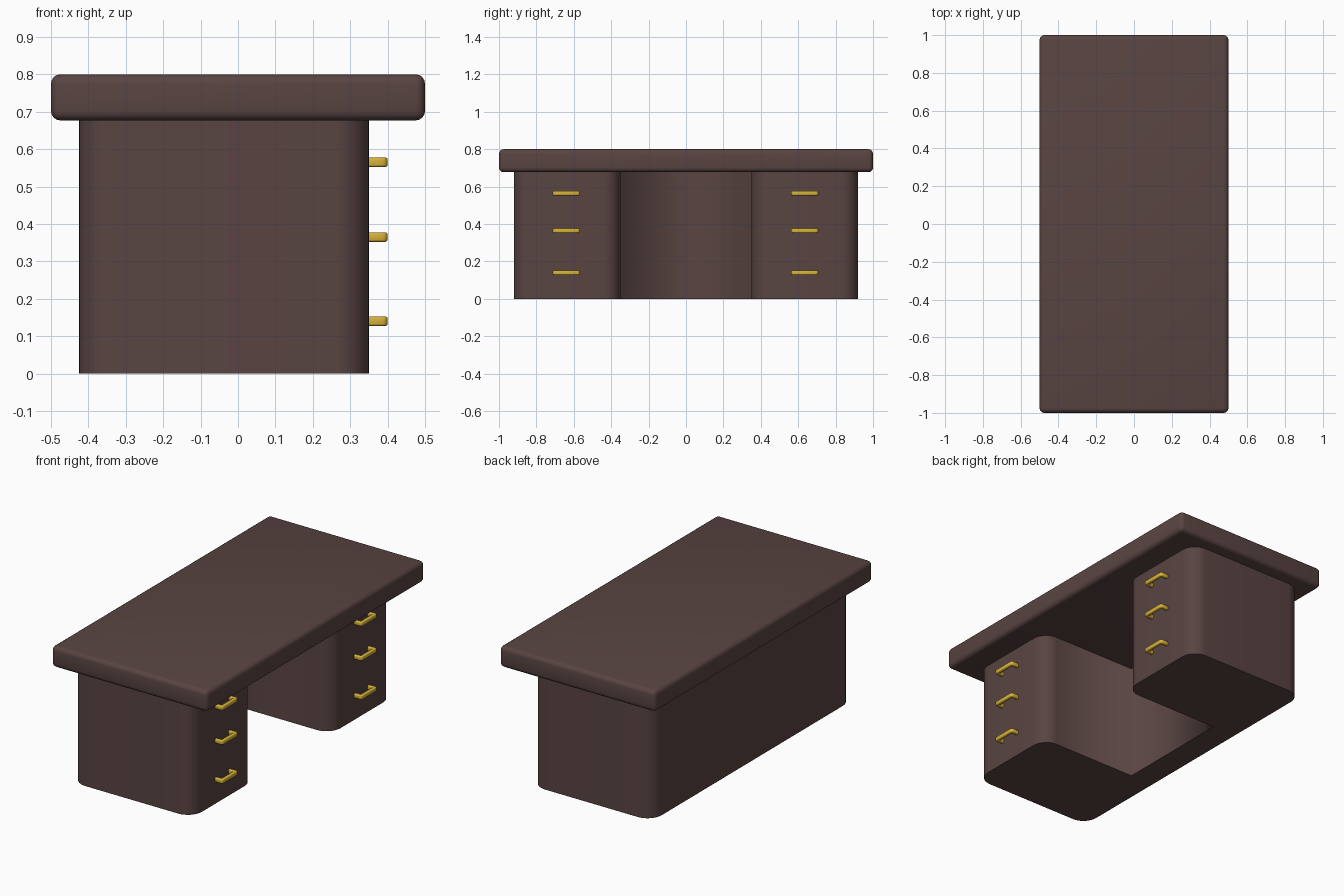
import bpy, bmesh

if "Cube" in bpy.data.objects:
    bpy.data.objects.remove(bpy.data.objects["Cube"])


def material(name, color):
    m = bpy.data.materials.new(name)
    m.diffuse_color = color
    m.use_nodes = True
    m.node_tree.nodes["Principled BSDF"].inputs["Base Color"].default_value = m.diffuse_color
    return m


wood = material("dark_wood", (0.098, 0.058, 0.054, 1))
brass = material("brass", (0.68, 0.45, 0.04, 1))


def prism(name, outline, z0, z1, mat, rounded=(), radius=0.0, segments=6):
    """Extrude an xy outline from z0 to z1, rounding the chosen vertical edges."""
    bm = bmesh.new()
    low = [bm.verts.new((x, y, z0)) for x, y in outline]
    high = [bm.verts.new((x, y, z1)) for x, y in outline]
    n = len(outline)
    bm.faces.new(low[::-1])
    bm.faces.new(high)
    for i in range(n):
        j = (i + 1) % n
        bm.faces.new((low[i], low[j], high[j], high[i]))
    edges = [bm.edges.get((low[i], high[i])) for i in rounded]
    if edges:
        bmesh.ops.bevel(bm, geom=edges, offset=radius, segments=segments,
                        profile=0.5, affect='EDGES')
    bmesh.ops.recalc_face_normals(bm, faces=bm.faces)
    # side walls shade smoothly, rims of the flat caps stay sharp
    for f in bm.faces:
        f.smooth = True
    for e in bm.edges:
        if abs(e.verts[0].co.z - e.verts[1].co.z) < 1e-5:
            e.smooth = False
    mesh = bpy.data.meshes.new(name)
    bm.to_mesh(mesh)
    bm.free()
    mesh.materials.append(mat)
    ob = bpy.data.objects.new(name, mesh)
    bpy.context.collection.objects.link(ob)
    return ob


def soften(ob, width, segments):
    for e in ob.data.edges:
        e.use_edge_sharp = False
    b = ob.modifiers.new("soft_edges", 'BEVEL')
    b.width = width
    b.segments = segments
    b.limit_method = 'ANGLE'
    b.angle_limit = 0.7


# desk top: thick slab with rounded edges
top = prism("desk_top", [(-.5, -1), (.5, -1), (.5, 1), (-.5, 1)], 0.677, 0.80, wood)
soften(top, 0.025, 4)

# U-shaped base: two pedestals joined by the back panel around the kneehole
base_outline = [(-.425, -.92), (.35, -.92), (.35, -.35), (-.275, -.35),
                (-.275, .35), (.35, .35), (.35, .92), (-.425, .92)]
prism("pedestal_base", base_outline, 0, 0.685, wood,
      rounded=(0, 1, 2, 5, 6, 7), radius=0.09, segments=8)

# drawer handles: three U-shaped pulls on each pedestal
w, t = 0.0725, 0.02
for side, yc in (("left", -0.64), ("right", 0.635)):
    for level, zc in (("top", 0.565), ("middle", 0.365), ("bottom", 0.14)):
        u = [(.345, -w), (.40, -w), (.40, w), (.345, w),
             (.345, w - t), (.40 - t, w - t), (.40 - t, t - w), (.345, t - w)]
        h = prism(f"{side}_{level}_handle", [(x, y + yc) for x, y in u],
                  zc - 0.0125, zc + 0.0125, brass,
                  rounded=(1, 2), radius=0.014, segments=3)
        soften(h, 0.006, 3)
